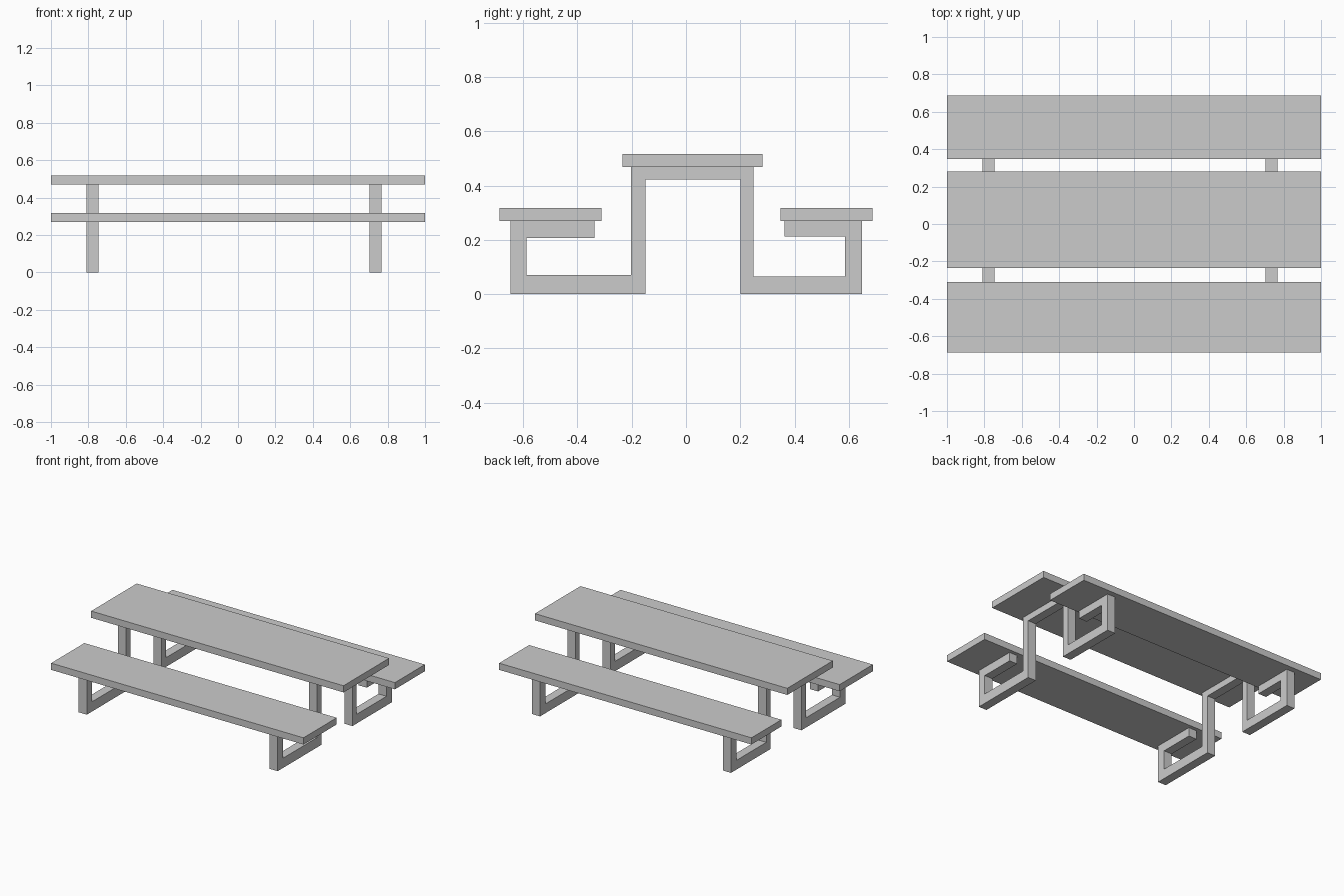
import bpy, bmesh
from mathutils import Vector

if "Cube" in bpy.data.objects:
    bpy.data.objects.remove(bpy.data.objects["Cube"])


def extrude_profile(name, profile, x0, x1):
    """Extrude a closed (y, z) outline along x."""
    bm = bmesh.new()
    face = bm.faces.new([bm.verts.new((x0, y, z)) for y, z in profile])
    ext = bmesh.ops.extrude_face_region(bm, geom=[face])
    verts = [v for v in ext["geom"] if isinstance(v, bmesh.types.BMVert)]
    bmesh.ops.translate(bm, verts=verts, vec=Vector((x1 - x0, 0, 0)))
    bmesh.ops.recalc_face_normals(bm, faces=bm.faces)
    mesh = bpy.data.meshes.new(name)
    bm.to_mesh(mesh)
    bm.free()
    obj = bpy.data.objects.new(name, mesh)
    bpy.context.collection.objects.link(obj)
    return obj


def board(name, y0, y1, z0, z1):
    return extrude_profile(name, [(y0, z0), (y1, z0), (y1, z1), (y0, z1)], -1, 1)


# Tabletop and the two benches
board("tabletop", -0.234, 0.282, 0.469, 0.517)
board("front_bench", -0.687, -0.311, 0.269, 0.317)
board("back_bench", 0.348, 0.687, 0.269, 0.317)

# Continuous bent-bar frame: front hook, table arch, back hook
frame = [
    # outer side, front arm to back arm
    (-0.337, 0.269), (-0.646, 0.269), (-0.646, 0.0), (-0.15, 0.0),
    (-0.15, 0.423), (0.20, 0.423), (0.20, 0.0), (0.648, 0.0),
    (0.648, 0.269), (0.362, 0.269),
    # inner side, back arm to front arm
    (0.362, 0.213), (0.586, 0.213), (0.586, 0.066), (0.248, 0.066),
    (0.248, 0.469), (-0.203, 0.469), (-0.203, 0.07), (-0.587, 0.07),
    (-0.587, 0.207), (-0.337, 0.207),
]
for side, x0, x1 in (("left", -0.81, -0.746), ("right", 0.703, 0.767)):
    extrude_profile(side + "_frame", frame, x0, x1)
